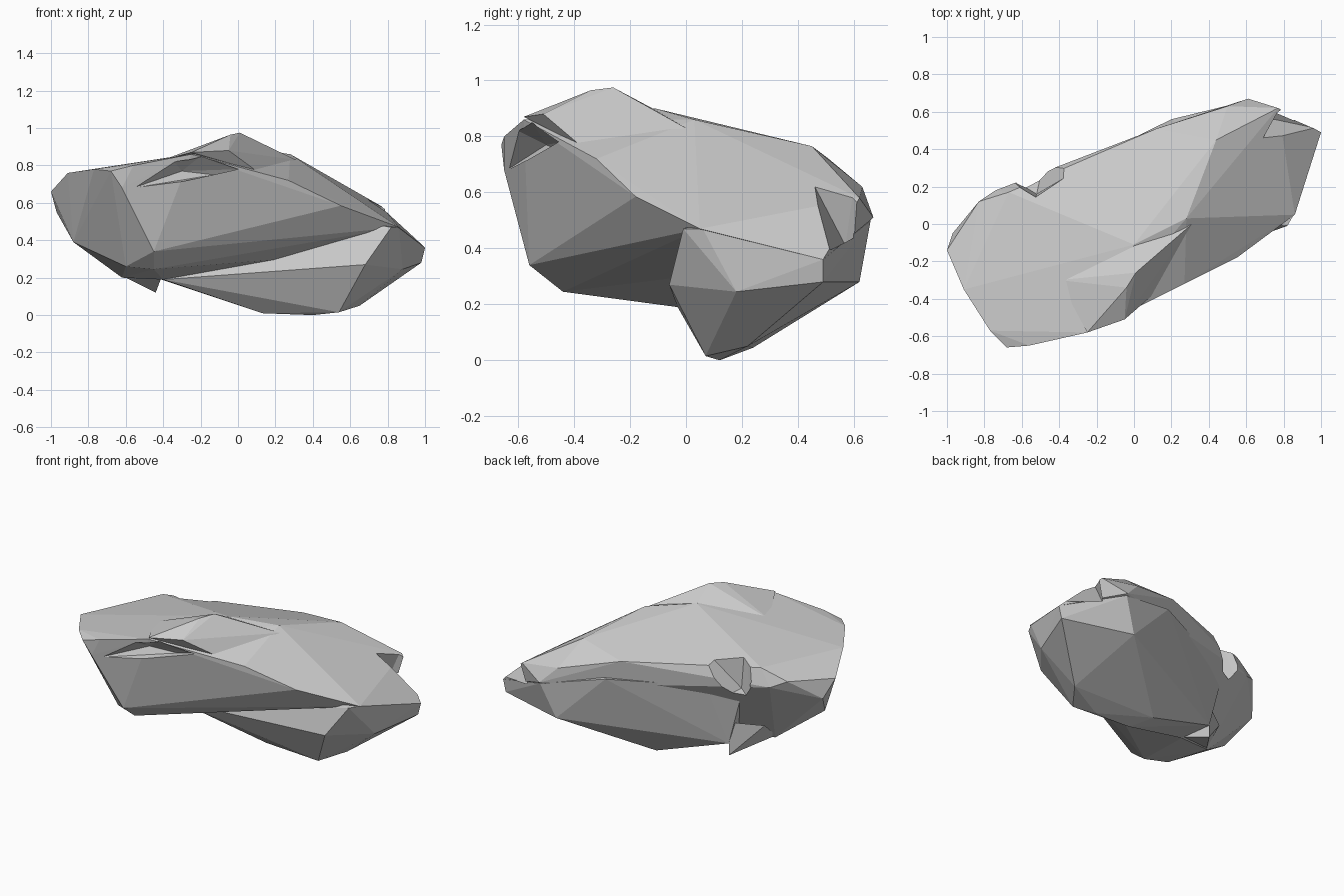
import bpy, bmesh


def hull(name, pts):
    """Faceted solid wrapped around a few corner points."""
    bm = bmesh.new()
    for p in pts:
        bm.verts.new(p)
    res = bmesh.ops.convex_hull(bm, input=bm.verts)
    junk = {g for g in res["geom_interior"] + res["geom_unused"]
            if isinstance(g, bmesh.types.BMVert) and g.is_valid}
    bmesh.ops.delete(bm, geom=list(junk), context='VERTS')
    bmesh.ops.recalc_face_normals(bm, faces=bm.faces)
    me = bpy.data.meshes.new(name)
    bm.to_mesh(me)
    bm.free()
    ob = bpy.data.objects.new(name, me)
    bpy.context.collection.objects.link(ob)
    return ob


def combine(target, other, op):
    """Boolean the second solid into the first, then discard it."""
    mod = target.modifiers.new(op.lower(), 'BOOLEAN')
    mod.operation, mod.solver, mod.object = op, 'EXACT', other
    bpy.context.view_layer.objects.active = target
    bpy.ops.object.modifier_apply(modifier=mod.name)
    bpy.data.objects.remove(other, do_unlink=True)


# upper slab: overhanging front, broad top, sloping right side
rock = hull("rock", [
    (-.45, -.56, .34), (-.45, -.44, .245), (.55, -.18, .585), (.86, .05, .47),
    (-.60, -.40, .26), (-.88, -.20, .39), (-.97, -.05, .55), (-1, -.14, .66),
    (-.91, -.35, .76), (-.77, -.57, .78), (-.68, -.66, .77), (-.56, -.65, .80),
    (-.62, -.65, .68), (-.25, -.58, .86), (-.04, -.45, .78), (.27, -.32, .72),
    (0, -.11, .90), (.28, .03, .86), (.44, .45, .765), (.61, .67, .51),
    (.77, .62, .58), (1, .49, .36), (.50, .63, .62), (.12, .51, .72),
    (-.25, .31, .75), (-.67, .17, .76), (-.74, .18, .65), (-.83, .12, .69),
    (-.40, -.03, .19), (-.62, -.05, .20)])

# lower wedge: keel, right tip and back flank
wedge = hull("lower_wedge", [
    (-.40, -.03, .19), (.82, -.01, .47), (.86, .06, .47), (.68, -.06, .27),
    (.54, .07, .015), (.40, .12, 0), (.13, .11, .01), (.05, .24, .045),
    (.65, .22, .05), (.88, .18, .245), (.98, .49, .28), (1, .49, .36),
    (.52, .62, .28), (.61, .66, .50), (.20, .56, .60), (-.35, .29, .60),
    (-.52, .18, .50), (-.44, .18, .20)])

# small crest rising at the front of the top
crest = hull("crest", [
    (.01, -.26, .975), (-.04, -.34, .965), (-.05, -.51, .88), (-.25, -.58, .87),
    (.10, -.38, .77), (.31, 0, .83), (0, -.11, .895), (-.4, -.3, .83)])

# little downward spur under the left end
spur = hull("spur", [(-.44, .18, .12), (-.41, -.03, .20), (-.62, -.06, .21),
                     (-.44, .18, .34), (-.62, .06, .32)])
for part in (wedge, crest, spur):
    combine(rock, part, 'UNION')

# chipped notches: front lip, right tip, back left rim
chips = [
    [(-.56, -.64, .68), (-.30, -.50, .77), (-.13, -.45, .75), (0, -.44, .78),
     (-.34, -.6, .82), (-.2, -.55, .85), (-.5, -.72, .67), (0, -.6, .78)],
    [(.69, .45, .64), (.70, .57, .41), (1.03, .50, .39),
     (1, .75, .58), (.78, .60, .62)],
    [(-.23, .33, .95), (-.53, .13, .95), (-.66, .21, .95), (-.45, .5, .95),
     (-.52, .16, .58), (-.62, .22, .55), (-.45, .5, .55)]]
for pts in chips:
    combine(rock, hull("chip", pts), 'DIFFERENCE')
